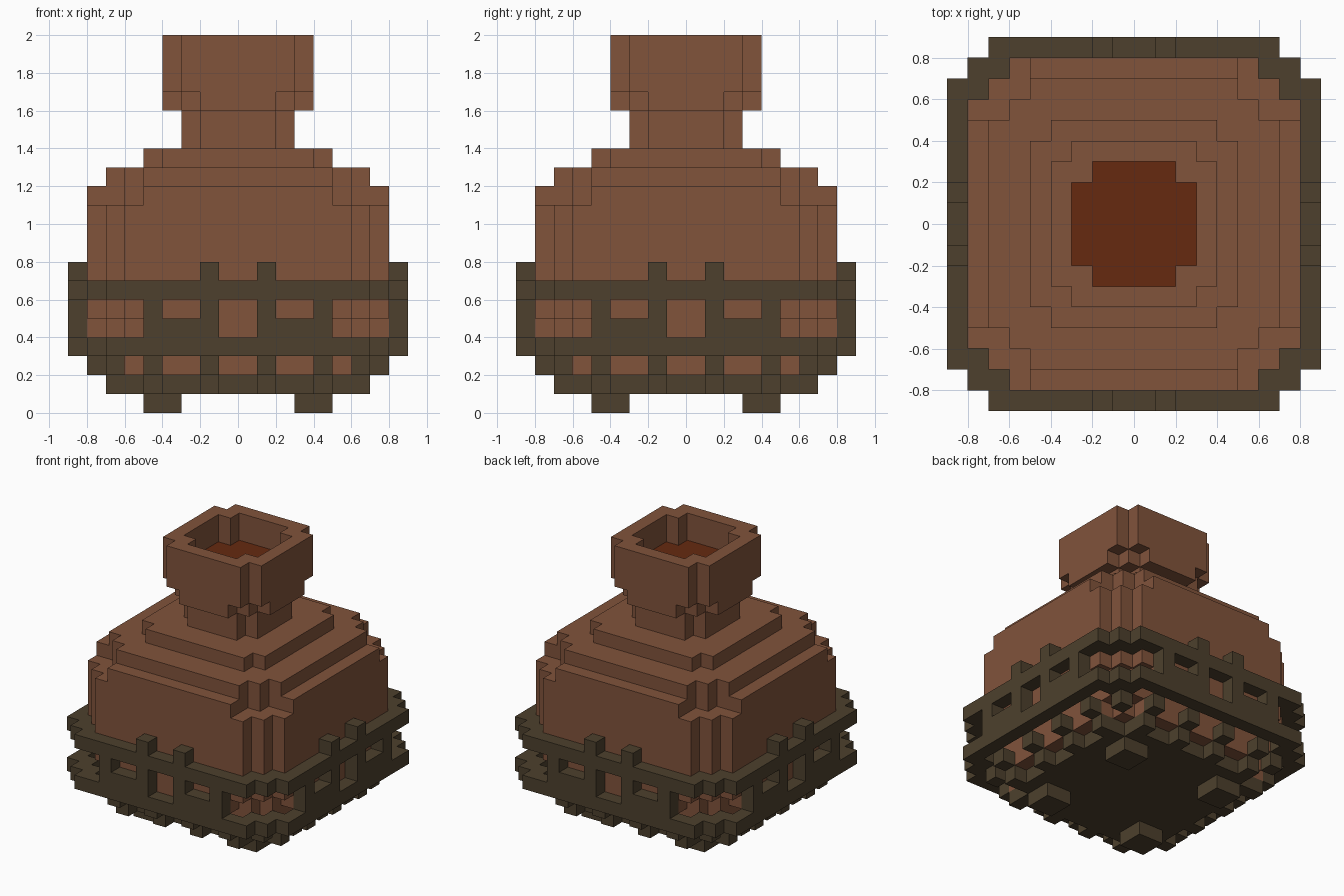
import bpy, bmesh, math
from mathutils import Vector

if "Cube" in bpy.data.objects:
    bpy.data.objects.remove(bpy.data.objects["Cube"])

U = 0.1  # block size


def material(name, rgb):
    m = bpy.data.materials.new(name)
    m.diffuse_color = (*rgb, 1)
    m.use_nodes = True
    m.node_tree.nodes["Principled BSDF"].inputs["Base Color"].default_value = m.diffuse_color
    return m


clay = material("terracotta", (0.220, 0.087, 0.044))
wicker = material("dark_wicker", (0.074, 0.051, 0.026))
brew = material("dark_liquid", (0.133, 0.023, 0.005))


def box(x0, x1, y0, y1, z0, z1):
    return {(x, y, z) for x in range(x0, x1) for y in range(y0, y1) for z in range(z0, z1)}


def slab(z0, z1, *rects):
    """Rounded square layer: union of half-size rectangles, mirrored across the diagonal."""
    cells = set()
    for a, b in rects:
        cells |= box(-a, a, -b, b, z0, z1) | box(-b, b, -a, a, z0, z1)
    return cells


def four_sides(cells):
    """Repeat cells around the vertical axis."""
    out = set()
    for x, y, z in cells:
        for _ in range(4):
            out.add((x, y, z))
            x, y = -y - 1, x
    return out


def skin(name, cells, mat, hidden=frozenset()):
    """Make the outer surface of a set of blocks."""
    bm = bmesh.new()
    verts = {}

    def vert(p):
        if p not in verts:
            verts[p] = bm.verts.new([c * U for c in p])
        return verts[p]

    for c in sorted(cells):
        for axis in range(3):
            for side in (0, 1):
                n = list(c)
                n[axis] += 1 if side else -1
                if tuple(n) in cells or tuple(n) in hidden:
                    continue
                loop = []
                for i, j in ((0, 0), (1, 0), (1, 1), (0, 1)):
                    p = list(c)
                    p[axis] += side
                    p[(axis + 1) % 3] += i
                    p[(axis + 2) % 3] += j
                    loop.append(vert(tuple(p)))
                bm.faces.new(loop if side else loop[::-1])
    bmesh.ops.dissolve_limit(bm, angle_limit=math.radians(1), verts=bm.verts, edges=bm.edges)
    bmesh.ops.triangulate(bm, faces=[f for f in bm.faces if len(f.verts) > 4])
    me = bpy.data.meshes.new(name)
    bm.to_mesh(me)
    bm.free()
    me.materials.append(mat)
    ob = bpy.data.objects.new(name, me)
    bpy.context.collection.objects.link(ob)
    return ob


# Jar belly, stepped in at the base and the shoulders
belly = slab(2, 3, (7, 5), (6, 6))
belly |= slab(3, 4, (7, 6))
belly |= slab(4, 5, (8, 5), (7, 6))
belly |= slab(5, 11, (8, 6), (7, 7))
belly |= slab(11, 12, (8, 5), (6, 6))
belly |= slab(12, 13, (7, 5), (6, 6))
belly |= slab(13, 14, (5, 4))

# Neck and flared mouth with a hollow
neck = slab(14, 16, (3, 2))
mouth = slab(16, 17, (4, 2), (3, 3)) | slab(17, 20, (4, 3))
liquid = slab(17, 18, (3, 2))
mouth -= slab(17, 20, (3, 2))
jar = belly | neck | mouth

# Basket rim and lower hoop
outline = ((9, 7), (8, 8))
rim = slab(6, 7, *outline) - jar
hoop = slab(3, 4, *outline) - slab(3, 4, (8, 6), (7, 7))

# Upright stakes stepping inwards at the bottom, with short cross bars
side = set()
for x, top in ((-5, 6), (-2, 8), (1, 8), (4, 6)):
    side |= box(x, x + 1, -9, -8, 3, top)
    side |= box(x, x + 1, -8, -7, 2, 3)
    side |= box(x, x + 1, -7, -6, 1, 2)
side |= box(-4, -2, -9, -8, 4, 5) | box(2, 4, -9, -8, 4, 5)
side |= box(-7, -6, -7, -6, 2, 3)   # corner knot
stakes = four_sides(side)

# Base plate and feet
base = slab(1, 2, (6, 5))
feet = four_sides(box(3, 5, 3, 5, 0, 1))
basket = (rim | hoop | stakes | base | feet) - jar

skin("clay_jar", jar, clay, hidden=liquid)
skin("liquid_surface", liquid, brew, hidden=jar)
skin("woven_basket", basket, wicker)
